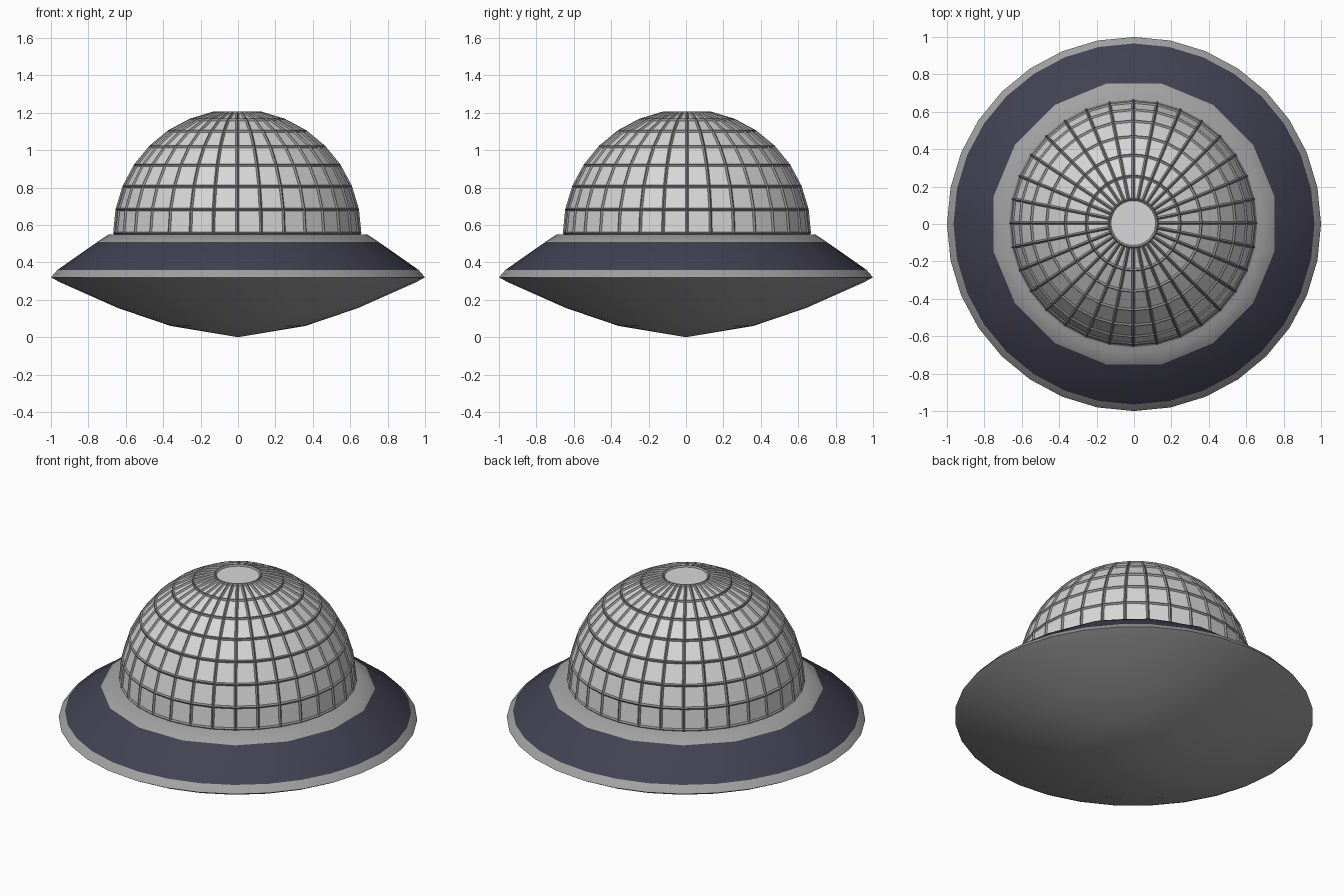
import bpy, bmesh, math

if "Cube" in bpy.data.objects:
    bpy.data.objects.remove(bpy.data.objects["Cube"])

SIDES = 32
STEP = 2 * math.pi / SIDES


def material(name, rgb):
    m = bpy.data.materials.new(name)
    m.diffuse_color = (*rgb, 1)
    m.use_nodes = True
    m.node_tree.nodes["Principled BSDF"].inputs["Base Color"].default_value = m.diffuse_color
    return m


hull_grey = material("hull grey", (0.36, 0.36, 0.36))
navy = material("dark navy", (0.055, 0.053, 0.085))
panel_grey = material("light panel grey", (0.68, 0.68, 0.68))
frame_grey = material("frame grey", (0.27, 0.27, 0.27))


def lathe(name, profile, mats, facet_ring=None, cap_top=True):
    """Spin a (radius, height) profile; facet_ring flattens one ring to 16 sides."""
    bm = bmesh.new()
    rings = []
    for i, (r, z) in enumerate(profile):
        if r == 0:
            rings.append([bm.verts.new((0, 0, z))] * SIDES)
            continue
        ring = []
        for k in range(SIDES):
            rr = r * math.cos(STEP) if i == facet_ring and k % 2 == 0 else r
            ring.append(bm.verts.new((rr * math.cos(k * STEP), rr * math.sin(k * STEP), z)))
        rings.append(ring)
    for lo, hi in zip(rings, rings[1:]):
        for k in range(SIDES):
            n = (k + 1) % SIDES
            quad = [lo[k], lo[n], hi[n], hi[k]]
            bm.faces.new(list(dict.fromkeys(quad)))
    if cap_top:
        bm.faces.new(rings[-1])
    bmesh.ops.recalc_face_normals(bm, faces=bm.faces)
    me = bpy.data.meshes.new(name)
    bm.to_mesh(me)
    bm.free()
    for m in mats:
        me.materials.append(m)
    ob = bpy.data.objects.new(name, me)
    bpy.context.collection.objects.link(ob)
    return ob


# Saucer hull, with a navy band on the upper slope
hull = lathe("saucer_hull",
             [(0, 0), (0.36, 0.06), (0.64, 0.155), (0.955, 0.295), (1.0, 0.32),
              (0.965, 0.36), (0.765, 0.51), (0.69, 0.55)],
             [hull_grey, navy], facet_ring=6)
for p in hull.data.polygons:
    if 0.38 < p.center.z < 0.5:
        p.material_index = 1
bpy.context.view_layer.objects.active = hull
hull.select_set(True)
bpy.ops.object.shade_smooth_by_angle(angle=math.radians(75))
hull.select_set(False)

# Dome of flat panels
R, BASE = 0.655, 0.555
arc = [(R * math.cos(i * STEP), BASE + R * math.sin(i * STEP)) for i in range(8)]
dome = lathe("dome_panels", arc, [panel_grey])
dome.location = (-0.004, 0.005, 0)

# Raised lattice along every panel edge
frame = lathe("dome_frame", arc, [frame_grey])
frame.location = dome.location
wire = frame.modifiers.new("bars", 'WIREFRAME')
wire.thickness = 0.017
wire.offset = 0
wire.use_even_offset = True
wire.use_boundary = True
